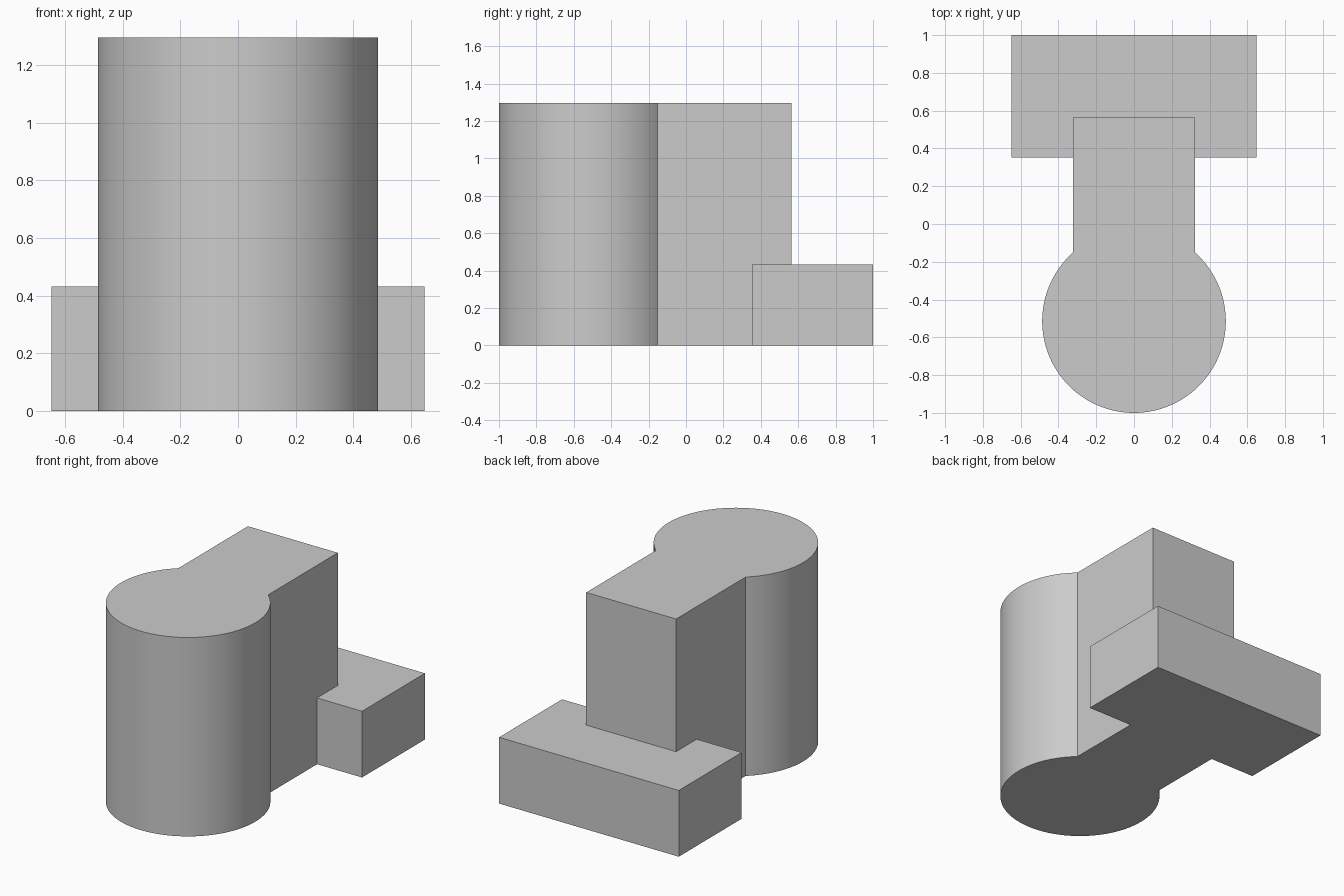
import bpy, bmesh, math

cube = bpy.data.objects.get("Cube")
if cube:
    bpy.data.objects.remove(cube, do_unlink=True)

grey = bpy.data.materials.new("plain grey")
grey.use_nodes = True
colour = (0.6, 0.6, 0.6, 1)
grey.diffuse_color = colour
grey.node_tree.nodes["Principled BSDF"].inputs["Base Color"].default_value = colour


def prism(name, outline, height):
    """Extrude a closed outline, given counter-clockwise, up from the ground."""
    bm = bmesh.new()
    base = bm.faces.new([bm.verts.new((x, y, 0)) for x, y in outline])
    top = bmesh.ops.extrude_face_region(bm, geom=[base])["geom"]
    for v in top:
        if isinstance(v, bmesh.types.BMVert):
            v.co.z = height
    bmesh.ops.recalc_face_normals(bm, faces=bm.faces)
    mesh = bpy.data.meshes.new(name)
    bm.to_mesh(mesh)
    bm.free()
    mesh.materials.append(grey)
    obj = bpy.data.objects.new(name, mesh)
    bpy.context.collection.objects.link(obj)
    return obj


# Round column and straight block as one keyhole-shaped prism
radius, centre_y, half, back = 0.486, -0.514, 0.324, 0.565
join = math.acos(half / radius)
steps = 96
arc = [math.pi - join + (math.pi + 2 * join) * i / steps for i in range(steps + 1)]
keyhole = [(radius * math.cos(a), centre_y + radius * math.sin(a)) for a in arc]
column = prism("keyhole_column", keyhole + [(half, back), (-half, back)], 1.297)

# Low crosswise base at the back
wide, front = 0.648, 0.352
foot = prism("back_base", [(-wide, front), (wide, front), (wide, 1), (-wide, 1)], 0.432)

# Fuse the two into one solid
union = column.modifiers.new("fuse base", 'BOOLEAN')
union.operation = 'UNION'
union.solver = 'EXACT'
union.object = foot
bpy.context.view_layer.objects.active = column
column.select_set(True)
bpy.ops.object.modifier_apply(modifier=union.name)
bpy.data.objects.remove(foot, do_unlink=True)

bpy.ops.object.shade_smooth_by_angle(angle=math.radians(30))
